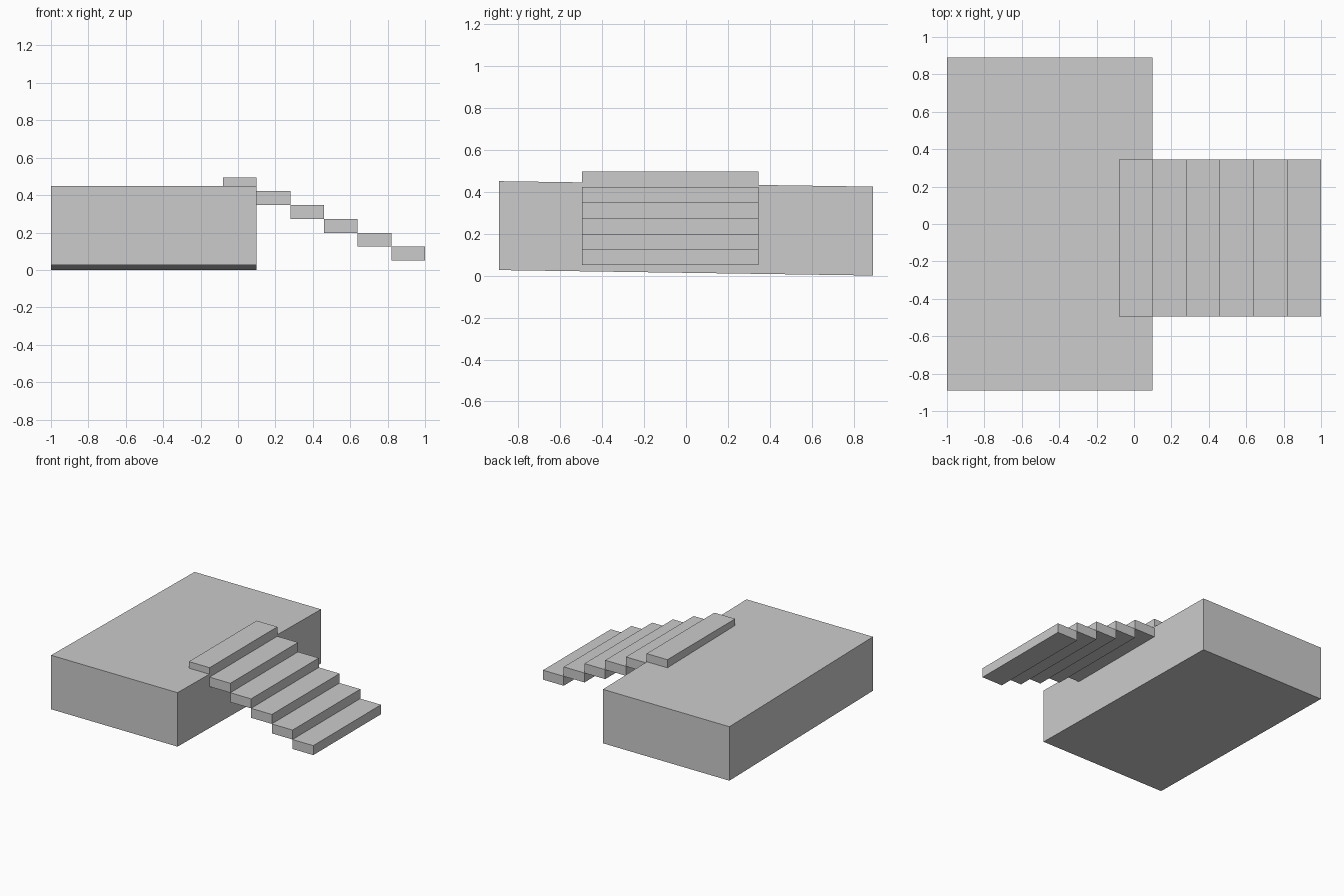
import bpy
import bmesh

if "Cube" in bpy.data.objects:
    bpy.data.objects.remove(bpy.data.objects["Cube"])


def box(name, lo, hi, slope=0.0):
    """Axis-aligned box; slope tips its height along y."""
    bm = bmesh.new()
    bmesh.ops.create_cube(bm, size=1)
    for v in bm.verts:
        v.co = [lo[i] + (v.co[i] + 0.5) * (hi[i] - lo[i]) for i in range(3)]
        v.co.z += slope * v.co.y
    mesh = bpy.data.meshes.new(name)
    bm.to_mesh(mesh)
    bm.free()
    obj = bpy.data.objects.new(name, mesh)
    bpy.context.collection.objects.link(obj)
    return obj


# Platform, very slightly lower towards the back
DROP = 0.026
box("platform", (-1.0, -0.89, DROP / 2), (0.098, 0.89, 0.4365), -DROP / 1.78)

# Six treads climbing onto the platform
STEPS, RUN, RISE = 6, 0.18, 0.0742
for i in range(STEPS):
    x = 1.0 - RUN * i
    z = 0.05 + RISE * i
    box(f"step_{i + 1}", (x - RUN, -0.495, z), (x, 0.345, z + RISE))
